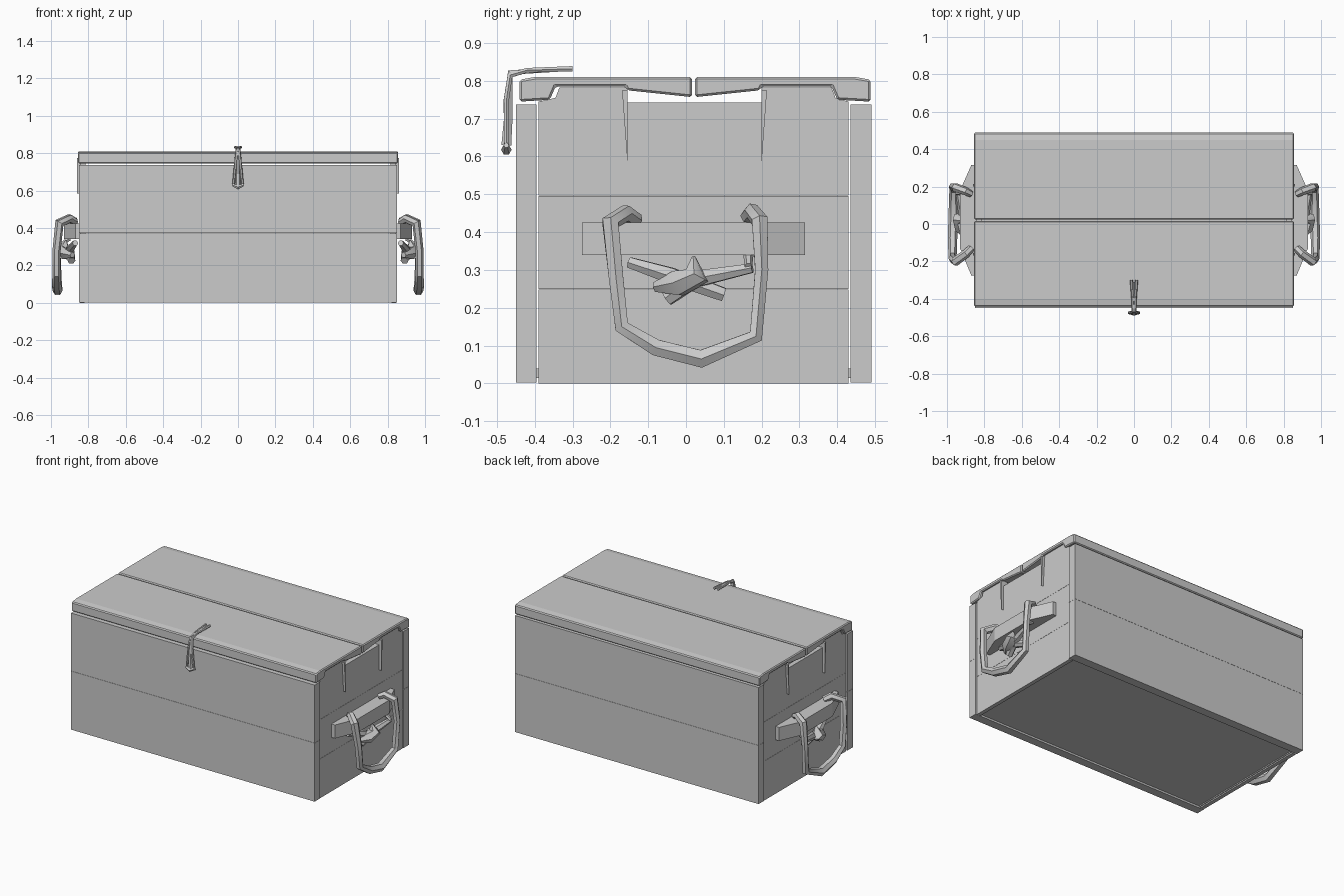
import bpy, bmesh
from mathutils import Vector

if "Cube" in bpy.data.objects:
    bpy.data.objects.remove(bpy.data.objects["Cube"], do_unlink=True)

grey = bpy.data.materials.new("plain_grey")
grey.use_nodes = True
colour = (0.6, 0.6, 0.6, 1)
grey.diffuse_color = colour
grey.node_tree.nodes["Principled BSDF"].inputs["Base Color"].default_value = colour


def finish(name, bm, bevel=0.0, smooth=False):
    """Turn a bmesh into a named object."""
    bmesh.ops.recalc_face_normals(bm, faces=bm.faces)
    mesh = bpy.data.meshes.new(name)
    bm.to_mesh(mesh)
    bm.free()
    mesh.materials.append(grey)
    ob = bpy.data.objects.new(name, mesh)
    bpy.context.collection.objects.link(ob)
    if bevel:
        mod = ob.modifiers.new("Bevel", "BEVEL")
        mod.width = bevel
        mod.segments = 1
    if smooth:
        bpy.ops.object.select_all(action="DESELECT")
        ob.select_set(True)
        bpy.context.view_layer.objects.active = ob
        bpy.ops.object.shade_smooth_by_angle(angle=0.7)
    return ob


def prism(name, profile, start, end, axis="x", bevel=0.0):
    """Extrude a profile: (y, z) points along x, or (x, y) points along z."""
    def place(p, d):
        return (d, *p) if axis == "x" else (*p, d)
    bm = bmesh.new()
    face = bm.faces.new([bm.verts.new(place(p, start)) for p in profile])
    moved = bmesh.ops.extrude_face_region(bm, geom=[face])["geom"]
    shift = Vector(place((0, 0), end - start))
    bmesh.ops.translate(bm, vec=shift, verts=[v for v in moved if isinstance(v, bmesh.types.BMVert)])
    return finish(name, bm, bevel)


def box(name, x, y, z, bevel=0.0):
    return prism(name, [(y[0], z[0]), (y[1], z[0]), (y[1], z[1]), (y[0], z[1])], x[0], x[1], bevel=bevel)


def tube(name, points, radii, side=1):
    """Faceted tapering cord through the points, mirrored in x by side."""
    curve = bpy.data.curves.new(name + "_path", "CURVE")
    curve.dimensions = "3D"
    curve.bevel_depth = 1
    curve.bevel_resolution = 1
    curve.use_fill_caps = True
    spline = curve.splines.new("POLY")
    spline.points.add(len(points) - 1)
    for pt, co, r in zip(spline.points, points, radii):
        pt.co = (side * co[0], co[1], co[2], 1)
        pt.radius = r
    helper = bpy.data.objects.new(name + "_path", curve)
    bpy.context.collection.objects.link(helper)
    bpy.context.view_layer.update()
    mesh = bpy.data.meshes.new_from_object(helper.evaluated_get(bpy.context.evaluated_depsgraph_get()))
    bm = bmesh.new()
    bm.from_mesh(mesh)
    bpy.data.objects.remove(helper)
    bpy.data.meshes.remove(mesh)
    return finish(name, bm, smooth=True)


# Front and back planks
for name, y in (("front", (-0.45, -0.395)), ("back", (0.435, 0.49))):
    box(name + "_lower_plank", (-0.85, 0.85), y, (0.003, 0.372))
    box(name + "_upper_plank", (-0.85, 0.85), y, (0.373, 0.738))

# Recessed floor and the rim below it
box("floor", (-0.82, 0.82), (-0.395, 0.435), (0.015, 0.04))
for s, side in ((1, "left"), (-1, "right")):
    box(side + "_bottom_rim", (s * 0.82, s * 0.845), (-0.39, 0.43), (0, 0.01))

# Two lid boards, thicker at the outer edges and sagging at the middle
front_lid = [(-0.44, 0.745), (-0.36, 0.75), (-0.345, 0.785), (-0.16, 0.785),
             (-0.155, 0.775), (0.016, 0.757), (0.016, 0.81), (-0.4, 0.81), (-0.44, 0.803)]
prism("front_lid_board", front_lid, -0.855, 0.855, bevel=0.006)
back_lid = [(0.04 - y, z) for y, z in front_lid]
back_lid = [(y + 0.008 if y > 0.4 else y, z) for y, z in back_lid]
prism("back_lid_board", back_lid, -0.855, 0.855, bevel=0.006)

for s, side in ((1, "left"), (-1, "right")):
    # End wall in planks; the top plank carries two raised lugs under the lid
    for part, z in (("lower", (0.008, 0.248)), ("middle", (0.249, 0.496))):
        box(f"{side}_{part}_end_plank", (s * 0.815, s * 0.845), (-0.39, 0.43), z)
    lugs = [(-0.39, 0.497), (0.43, 0.497), (0.43, 0.745), (0.395, 0.755), (0.385, 0.782),
            (0.2, 0.782), (0.2, 0.743), (-0.155, 0.743), (-0.155, 0.782),
            (-0.335, 0.782), (-0.345, 0.755), (-0.39, 0.745)]
    prism(side + "_top_end_plank", lugs, s * 0.815, s * 0.845)

    # Splinters hanging from the lugs
    for name, y, d in (("front", -0.155, -0.014), ("back", 0.2, 0.014)):
        prism(f"{side}_{name}_splinter", [(y + d, 0.775), (y, 0.775), (y, 0.585)], s * 0.84, s * 0.86)

    # Handle block, narrower on its outer face
    block = [(s * 0.84, -0.275), (s * 0.87, -0.275), (s * 0.93, -0.13),
             (s * 0.93, 0.18), (s * 0.87, 0.315), (s * 0.84, 0.315)]
    prism(side + "_handle_block", block, 0.34, 0.425, axis="z")

    # Hanging rope handle
    tube(side + "_rope_handle",
         [(0.87, -0.13, 0.43), (0.90, -0.16, 0.45), (0.955, -0.2, 0.425), (0.97, -0.185, 0.28),
          (0.97, -0.17, 0.15), (0.97, -0.08, 0.095), (0.965, 0.04, 0.065), (0.965, 0.185, 0.125),
          (0.97, 0.2, 0.3), (0.955, 0.195, 0.43), (0.90, 0.175, 0.455), (0.87, 0.16, 0.44)],
         [0.02, 0.023, 0.025, 0.022, 0.022, 0.025, 0.027, 0.022, 0.02, 0.024, 0.022, 0.018], s)

    # Knot and loose rope ends below the block
    tube(side + "_knot_cross_end", [(0.87, -0.15, 0.32), (0.90, -0.04, 0.285), (0.89, 0.1, 0.235)],
         [0.016, 0.024, 0.02], s)
    tube(side + "_knot_rope_end", [(0.89, -0.05, 0.225), (0.91, 0.02, 0.275), (0.94, 0.175, 0.305)],
         [0.022, 0.026, 0.014], s)
    tube(side + "_knot_core", [(0.885, -0.08, 0.255), (0.92, -0.02, 0.265), (0.935, 0.03, 0.285),
                               (0.92, 0.02, 0.335)], [0.015, 0.038, 0.035, 0.005], s)
    tube(side + "_knot_tie", [(0.90, 0.165, 0.345), (0.95, 0.165, 0.31)], [0.014, 0.01], s)

# Clasp cord bent over the front edge of the lid, spreading into a drop shape
for s, side in ((1, "left"), (-1, "right")):
    tube(side + "_clasp_cord",
         [(0.014, -0.3, 0.832), (0.006, -0.42, 0.828), (0.005, -0.465, 0.815),
          (0.012, -0.475, 0.75), (0.024, -0.475, 0.635)],
         [0.008, 0.007, 0.009, 0.008, 0.007], s)
tube("clasp_center_cord", [(0, -0.31, 0.832), (0, -0.465, 0.822), (0, -0.47, 0.7), (0, -0.475, 0.63)],
     [0.007, 0.009, 0.013, 0.015])
tube("clasp_foot", [(-0.03, -0.475, 0.63), (0, -0.475, 0.618), (0.03, -0.475, 0.63)], [0.007, 0.014, 0.007])
